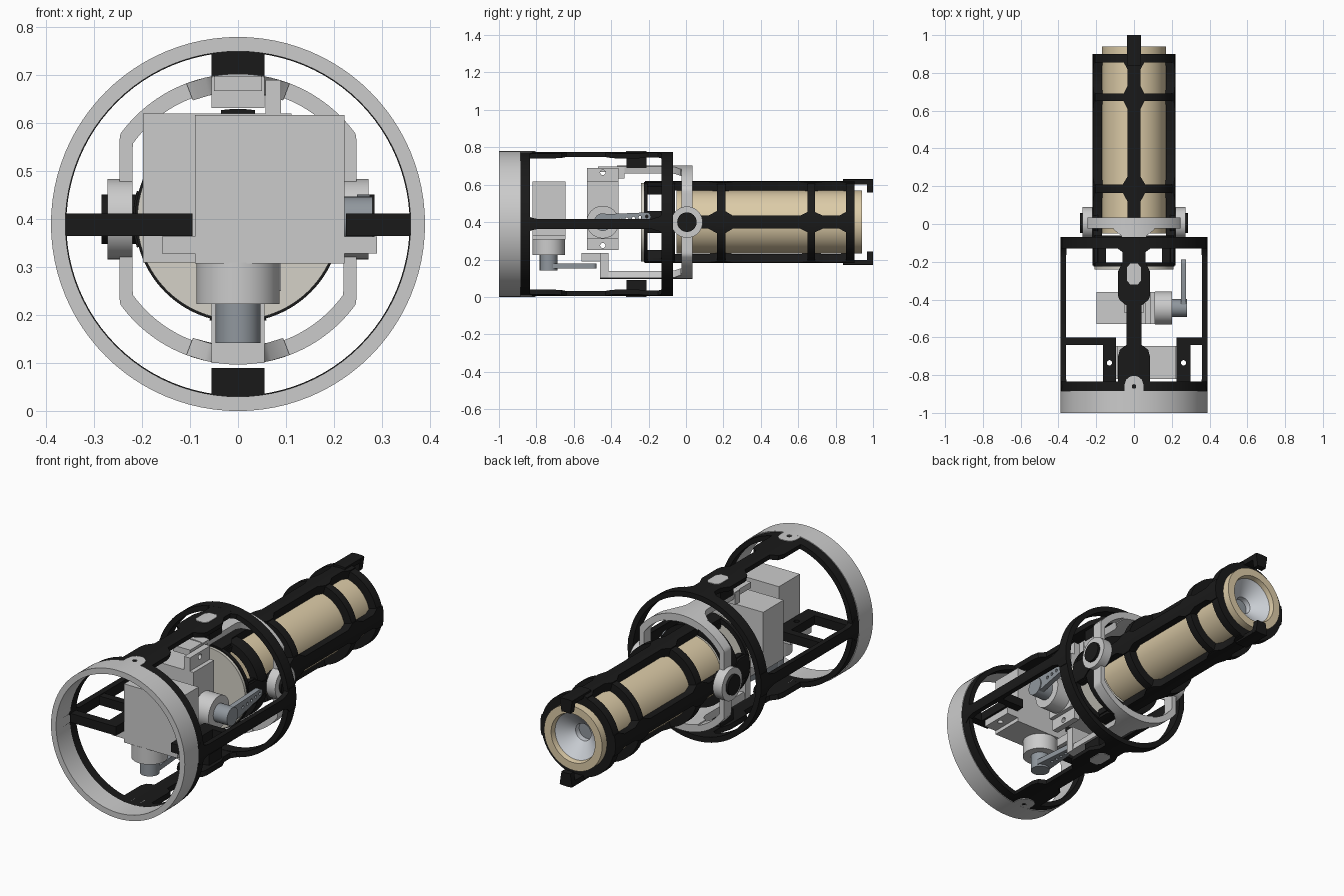
import bpy, bmesh
from math import sin, cos, pi, sqrt, radians
from mathutils import Matrix, Vector

if "Cube" in bpy.data.objects:
    bpy.data.objects.remove(bpy.data.objects["Cube"])

ZC, ZG = 0.39, 0.40          # axis heights of outer cage and of gimballed tube


def material(name, rgb):
    m = bpy.data.materials.new(name)
    m.diffuse_color = (*rgb, 1)
    m.use_nodes = True
    m.node_tree.nodes["Principled BSDF"].inputs["Base Color"].default_value = m.diffuse_color
    return m


BLACK = material("black", (0.01, 0.01, 0.01))
TAN = material("tan", (0.72, 0.60, 0.39))
PLATE = material("plate", (0.66, 0.64, 0.57))
STEEL = material("steel", (0.60, 0.63, 0.67))
DARK = material("dark_steel", (0.28, 0.31, 0.34))


def make(name, bm, mat=None):
    bmesh.ops.recalc_face_normals(bm, faces=bm.faces)
    me = bpy.data.meshes.new(name)
    bm.to_mesh(me)
    bm.free()
    ob = bpy.data.objects.new(name, me)
    bpy.context.collection.objects.link(ob)
    if mat:
        me.materials.append(mat)
    return ob


def box(name, x, y, z, mat=None):
    bm = bmesh.new()
    bmesh.ops.create_cube(bm, size=1)
    for v in bm.verts:
        for i, (a, b) in enumerate((x, y, z)):
            v.co[i] = a if v.co[i] < 0 else b
    return make(name, bm, mat)


def cyl(name, axis, centre, r, lo, hi, mat=None, n=40):
    """Cylinder along an axis from lo to hi; centre gives the other two coordinates."""
    bm = bmesh.new()
    bmesh.ops.create_cone(bm, cap_ends=True, segments=n, radius1=r, radius2=r, depth=hi - lo)
    rot = {'x': Matrix.Rotation(pi / 2, 4, 'Y'), 'y': Matrix.Rotation(pi / 2, 4, 'X'), 'z': Matrix()}[axis]
    c = list(centre)
    c.insert('xyz'.index(axis), (lo + hi) / 2)
    bm.transform(Matrix.Translation(c) @ rot)
    return make(name, bm, mat)


def lathe(name, prof, zc, mat=None, n=96, radius=None):
    """Closed (r, y) profile swept round the y axis; radius(r, angle) may reshape it."""
    bm = bmesh.new()
    rows = []
    for i in range(n):
        a = 2 * pi * i / n
        rs = [(radius(r, a) if radius else r, y) for r, y in prof]
        rows.append([bm.verts.new((r * cos(a), y, zc + r * sin(a))) for r, y in rs])
    m = len(prof)
    for i in range(n):
        p, q = rows[i], rows[(i + 1) % n]
        for j in range(m):
            bm.faces.new((p[j], p[(j + 1) % m], q[(j + 1) % m], q[j]))
    return make(name, bm, mat)


def ring(name, r0, r1, y0, y1, zc, mat=None):
    return lathe(name, [(r0, y0), (r1, y0), (r1, y1), (r0, y1)], zc, mat)


def shell(name, prof, r0, r1, deg, zc, mat=None, n=6):
    """Strip lying on a cylinder: prof lists (y, half width) stations."""
    bm = bmesh.new()
    rows = []
    for y, hw in prof:
        angs = [radians(deg) + hw * (2 * k / n - 1) / r1 for k in range(n + 1)]
        loop = [(r1, a) for a in angs] + [(r0, a) for a in reversed(angs)]
        rows.append([bm.verts.new((r * cos(a), y, zc + r * sin(a))) for r, a in loop])
    m = len(rows[0])
    for p, q in zip(rows, rows[1:]):
        for j in range(m):
            bm.faces.new((p[j], p[(j + 1) % m], q[(j + 1) % m], q[j]))
    for row in (rows[0], rows[-1]):
        for k in range(n):
            bm.faces.new((row[k], row[k + 1], row[m - 2 - k], row[m - 1 - k]))
    return make(name, bm, mat)


def drill(ob, axis, points, r):
    """Cut round holes through an object along an axis."""
    for c in points:
        cutter = cyl("cutter", axis, c, r, -2, 2, n=20)
        mod = ob.modifiers.new("hole", 'BOOLEAN')
        mod.operation, mod.solver, mod.object = 'DIFFERENCE', 'EXACT', cutter
        dg = bpy.context.evaluated_depsgraph_get()
        me = bpy.data.meshes.new_from_object(ob.evaluated_get(dg))
        ob.modifiers.clear()
        ob.data = me
        bpy.data.objects.remove(cutter)


def horn(name, axis, a, b, ra, rb, lo, hi):
    """Tapered, drilled servo lever from point a to point b in the plane across axis."""
    a, b = Vector(a), Vector(b)
    d = (b - a).normalized()
    s = Vector((-d.y, d.x))
    pts = [a + ra * (d * cos(t) + s * sin(t)) for t in [pi / 2 + pi * k / 12 for k in range(13)]]
    pts += [b + rb * (d * cos(t) + s * sin(t)) for t in [-pi / 2 + pi * k / 12 for k in range(13)]]
    bm = bmesh.new()
    put = (lambda p, h: (h, p.x, p.y)) if axis == 'x' else (lambda p, h: (p.x, p.y, h))
    f = bm.faces.new([bm.verts.new(put(p, lo)) for p in pts])
    top = bmesh.ops.extrude_face_region(bm, geom=[f])
    off = Vector(put(Vector((0, 0)), hi - lo))
    bmesh.ops.translate(bm, vec=off, verts=[v for v in top['geom'] if isinstance(v, bmesh.types.BMVert)])
    ob = make(name, bm, DARK)
    drill(ob, axis, [a.lerp(b, t) for t in (0.4, 0.55, 0.7, 0.85, 1)], 0.008)


# --- outer cage: grey end ring, black rings and four rails
ring("end_ring", 0.36, 0.39, -1.0, -0.885, ZC)
ring("cage_front_ring", 0.36, 0.386, -0.885, -0.835, ZC, BLACK)
ring("cage_back_ring", 0.358, 0.386, -0.13, -0.07, ZC, BLACK)
wide = [(-0.885, 0.11), (-0.85, 0.085), (-0.70, 0.085), (-0.665, 0.075), (-0.64, 0.04), (-0.43, 0.04),
        (-0.425, 0.05), (-0.40, 0.078), (-0.38, 0.085), (-0.25, 0.085), (-0.2, 0.06), (-0.15, 0.06), (-0.12, 0.1), (-0.07, 0.11)]
slim = [(-0.96, 0.01), (-0.95, 0.025), (-0.93, 0.029), (-0.90, 0.029), (-0.86, 0.06), (-0.83, 0.035), (-0.80, 0.028),
        (-0.18, 0.028), (-0.14, 0.04), (-0.12, 0.06), (-0.07, 0.06)]
tab = [(-0.89, 0.05), (-0.85, 0.05), (-0.825, 0.042), (-0.81, 0.025), (-0.805, 0.01)]
for side, deg in (("top", 90), ("bottom", 270)):
    s = 1 if deg == 90 else -1
    shell(side + "_cage_rail", wide, 0.36, 0.386, deg, ZC, BLACK)
    drill(shell(side + "_ring_tab", tab, 0.36, 0.3895, deg, ZC), 'z', [(0, -0.86)], 0.012)
    za, zb = sorted((ZC + s * 0.30, ZC + s * 0.375))
    box(side + "_hinge_block", (-0.055, 0.055), (-0.318, -0.21), (za, zb), BLACK)
    shell(side + "_hinge_cap", [(-0.32, 0.02), (-0.30, 0.037), (-0.23, 0.037), (-0.21, 0.02)], 0.37, 0.389, deg, ZC)
for side, deg in (("right", 0), ("left", 180)):
    shell(side + "_cage_rail", slim, 0.36, 0.389, deg, ZC, BLACK)

# --- servo mounts reaching in from the side rails
for side, inner, pad, outer in (("left", -0.095, -0.165, -0.37), ("right", 0.225, 0.30, 0.37)):
    z = (0.365, 0.412)
    plate = box(side + "_mount_plate", sorted((inner, pad)), (-0.84, -0.64), z, BLACK)
    drill(plate, 'z', [((inner + pad) / 2, -0.735)], 0.014)
    for part, y in (("front", (-0.88, -0.835)), ("back", (-0.64, -0.60))):
        box(f"{side}_mount_{part}_bar", sorted((inner, outer)), y, z, BLACK)

# --- gimbal: ring with flattened sides, pivot bosses and hinge arms
def flatten(r, a):
    return min(r, (0.247 if r > 0.29 else 0.22) / max(abs(cos(a)), 1e-6))


lathe("gimbal_ring", [(0.27, -0.024), (0.303, -0.024), (0.303, 0.035), (0.27, 0.035)], ZG, None, 160, flatten)
for s, side in ((1, "right"), (-1, "left")):
    cyl(side + "_pivot_boss", 'x', (0.005, ZG), 0.084, *sorted((s * 0.22, s * 0.272)))
    cyl(side + "_pivot_pin", 'x', (0.005, ZG), 0.052, *sorted((s * 0.19, s * 0.285)), BLACK)
for side, deg, end in (("top", 90, -0.37), ("bottom", 270, -0.46)):
    arm = [(end, 0.055), (-0.09, 0.055), (-0.06, 0.07), (-0.03, 0.11), (0.035, 0.11)]
    shell(side + "_gimbal_arm", arm, 0.265, 0.303, deg, ZG)
box("top_arm_lip", (-0.055, 0.055), (-0.37, -0.33), (0.632, 0.695))
box("top_arm_tip", (-0.05, 0.05), (-0.47, -0.36), (0.667, 0.698))
box("bottom_arm_riser", (-0.055, 0.055), (-0.46, -0.415), (0.10, 0.235))
drill(box("bottom_arm_foot", (-0.035, 0.035), (-0.56, -0.415), (0.19, 0.235)), 'z', [(0, -0.52)], 0.012)

# --- inner tube frame
plate = cyl("front_disc", 'y', (0, ZG), 0.21, -0.24, -0.22, PLATE, 96)
ring("disc_rim", 0.19, 0.215, -0.225, -0.205, ZG, BLACK)
for i, (y0, y1) in enumerate(((-0.13, -0.06), (0.165, 0.21), (0.65, 0.69), (0.855, 0.90))):
    ring(f"tube_ring_{i}", 0.168, 0.213, y0, y1, ZG, BLACK)
rail = [(-0.22, 0.06), (-0.14, 0.06), (-0.10, 0.035), (0.12, 0.035), (0.165, 0.06), (0.21, 0.06), (0.25, 0.035),
        (0.61, 0.035), (0.65, 0.055), (0.69, 0.055), (0.73, 0.035), (0.82, 0.035), (0.855, 0.055), (0.90, 0.055)]
for k, side in enumerate(("right", "top", "left", "bottom")):
    shell(side + "_tube_rail", rail, 0.172, 0.219, 90 * k, ZG, BLACK)
    shell(side + "_rail_foot", [(-0.22, 0.06), (-0.13, 0.06)], 0.155, 0.2, 90 * k, ZG, BLACK)
for side, deg in (("top", 90), ("bottom", 270)):
    shell(side + "_hook_bar", [(0.84, 0.036), (0.98, 0.036), (1.0, 0.036)], 0.205, 0.23, deg, ZG, BLACK)
    shell(side + "_hook_end", [(0.968, 0.036), (1.0, 0.036)], 0.16, 0.225, deg, ZG, BLACK)

# --- tan tube with recessed nozzle
lathe("tube", [(0.0001, -0.05), (0.169, -0.05), (0.169, 0.94), (0.128, 0.94), (0.122, 0.91), (0.12, 0.80), (0.0001, 0.80)], ZG, TAN)
lathe("nozzle", [(0.122, 0.80), (0.122, 0.915), (0.045, 0.855), (0.045, 0.80)], ZG, STEEL)
cyl("nozzle_throat", 'y', (0, ZG), 0.046, 0.79, 0.825, DARK)

# --- front servo, output shaft down
box("front_servo_body", (-0.09, 0.222), (-0.82, -0.645), (0.308, 0.617))
drill(box("front_servo_tabs", (-0.158, 0.29), (-0.82, -0.645), (0.328, 0.364)), 'z', [(-0.13, -0.735), (0.262, -0.735)], 0.014)
cyl("front_servo_hub", 'z', (0, -0.735), 0.087, 0.223, 0.31)
cyl("front_servo_gear", 'z', (0, -0.735), 0.047, 0.142, 0.225, DARK)
horn("front_servo_horn", 'z', (0, -0.735), (0, -0.50), 0.042, 0.022, 0.152, 0.18)

# --- rear servo, output shaft to the right
box("rear_servo_body", (-0.198, 0.112), (-0.53, -0.36), (0.31, 0.62))
drill(box("rear_servo_tabs", (0.057, 0.09), (-0.53, -0.36), (0.25, 0.69)), 'x', [(-0.445, 0.275), (-0.445, 0.665)], 0.014)
cyl("rear_servo_hub", 'x', (-0.445, ZG), 0.087, 0.11, 0.20)
cyl("rear_servo_gear", 'x', (-0.445, ZG), 0.047, 0.19, 0.28, DARK)
horn("rear_servo_horn", 'x', (-0.445, ZG), (-0.21, 0.43), 0.042, 0.022, 0.248, 0.275)

# --- smooth the round surfaces, keep edges sharp
bpy.ops.object.select_all(action='SELECT')
bpy.context.view_layer.objects.active = plate
bpy.ops.object.shade_smooth_by_angle(angle=radians(30))
